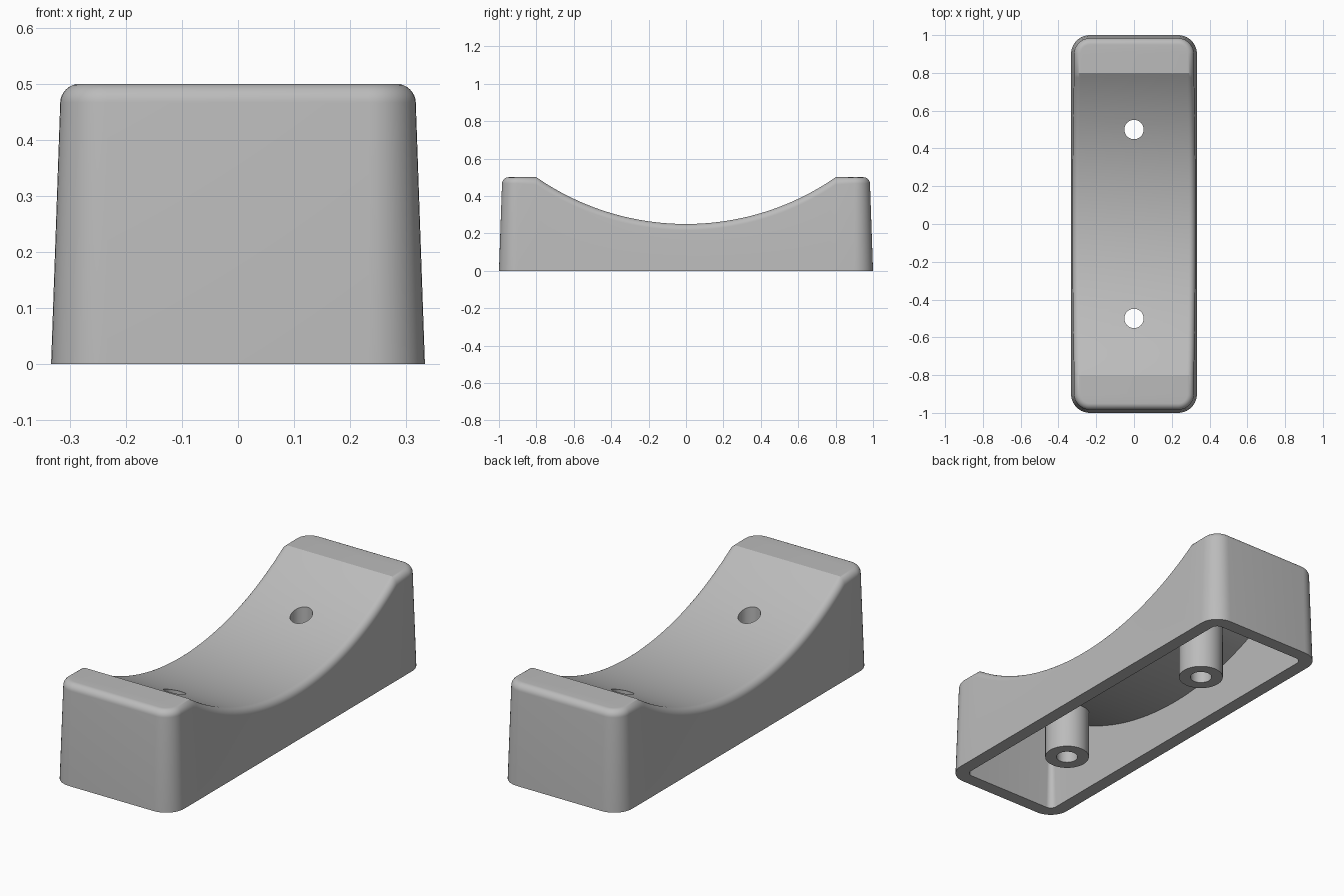
import bpy, bmesh, math

cube = bpy.data.objects.get("Cube")
if cube:
    bpy.data.objects.remove(cube, do_unlink=True)

# Main dimensions
TOP, DIP, KINK = 0.5, 0.25, 0.8          # end height, saddle low point, half chord
DRAFT = math.tan(math.radians(2))        # wall taper
CORNER, WALL, FILLET = 0.1, 0.0667, 0.0333
CX, CY = 0.3333 - CORNER, 1 - CORNER     # corner arc centres
DEPTH = TOP - DIP
RADIUS = (KINK ** 2 + DEPTH ** 2) / (2 * DEPTH)
AXIS = DIP + RADIUS                      # height of the saddle's cylinder axis
POST_Y, POST_R, HOLE_R = 0.5, 0.105, 0.051

grey = bpy.data.materials.new("grey plastic")
grey.use_nodes = True
colour = (0.5, 0.5, 0.5, 1)
grey.diffuse_color = colour
grey.node_tree.nodes["Principled BSDF"].inputs["Base Color"].default_value = colour


def height(y, drop):
    """Top surface moved inward by drop."""
    reach = (RADIUS + drop) ** 2 - y * y
    return min(TOP - drop, AXIS - math.sqrt(max(reach, 0)))


def half_outline(kink, corner_steps=10, saddle_steps=64):
    """Right half of the plan, front to back: (corner angle, y centre)."""
    arc = [math.pi / 2 * i / corner_steps for i in range(corner_steps + 1)]
    side = [kink * (2 * i / saddle_steps - 1) for i in range(saddle_steps + 1)]
    return ([(a - math.pi / 2, -CY) for a in arc]
            + [(0, y) for y in side] + [(a, CY) for a in arc])


def saddle_block(name, base, inset, levels):
    """Tapered rounded block with a saddle top; levels are (inset, drop) pairs."""
    kink = math.sqrt((RADIUS + inset) ** 2 - (AXIS - TOP + inset) ** 2)
    outline = half_outline(kink)
    bm = bmesh.new()
    rings = []
    for ring_inset, drop in [(inset, None)] + levels:
        right, left = [], []
        for angle, yc in outline:
            z = base if drop is None else height(yc, drop)
            r = CORNER - DRAFT * z - ring_inset
            x, y = CX + r * math.cos(angle), yc + r * math.sin(angle)
            right.append(bm.verts.new((x, y, z)))
            left.append(bm.verts.new((-x, y, z)))
        rings.append((right, left))
    loops = [right + left[::-1] for right, left in rings]
    for low, high in zip(loops, loops[1:]):
        for i in range(len(low)):
            j = (i + 1) % len(low)
            bm.faces.new((low[i], low[j], high[j], high[i]))
    for right, left in (rings[0], rings[-1]):
        for i in range(len(right) - 1):
            bm.faces.new((right[i], right[i + 1], left[i + 1], left[i]))
    bmesh.ops.recalc_face_normals(bm, faces=bm.faces)
    mesh = bpy.data.meshes.new(name)
    bm.to_mesh(mesh)
    bm.free()
    obj = bpy.data.objects.new(name, mesh)
    bpy.context.collection.objects.link(obj)
    return obj


def subtract(target, cutter):
    """Cut one object from another and discard the cutter."""
    cutter.hide_render = True
    mod = target.modifiers.new("cut", 'BOOLEAN')
    mod.operation, mod.solver, mod.object = 'DIFFERENCE', 'EXACT', cutter
    bpy.context.view_layer.objects.active = target
    bpy.ops.object.modifier_apply(modifier=mod.name)
    bpy.data.objects.remove(cutter, do_unlink=True)


def rod(name, radius, y):
    bpy.ops.mesh.primitive_cylinder_add(vertices=48, radius=radius, depth=2, location=(0, y, 0))
    obj = bpy.context.object
    obj.name = name
    return obj


# Outer body with a rounded upper edge
turns = [math.pi / 2 * i / 8 for i in range(9)]
body = saddle_block("saddle_body", 0, 0,
                    [(FILLET * (1 - math.cos(a)), FILLET * (1 - math.sin(a))) for a in turns])

# Hollow underside, leaving the two screw posts standing
cavity = saddle_block("cavity_cutter", -0.05, WALL, [(WALL, WALL)])
for y in (-POST_Y, POST_Y):
    subtract(cavity, rod("post_cutter", POST_R, y))
subtract(body, cavity)

# Screw holes through the posts
for y in (-POST_Y, POST_Y):
    subtract(body, rod("hole_cutter", HOLE_R, y))

# Finish
body.data.materials.clear()
body.data.materials.append(grey)
for face in body.data.polygons:
    face.material_index = 0
bpy.ops.object.select_all(action='DESELECT')
body.select_set(True)
bpy.context.view_layer.objects.active = body
bpy.ops.object.shade_smooth_by_angle(angle=math.radians(30))
